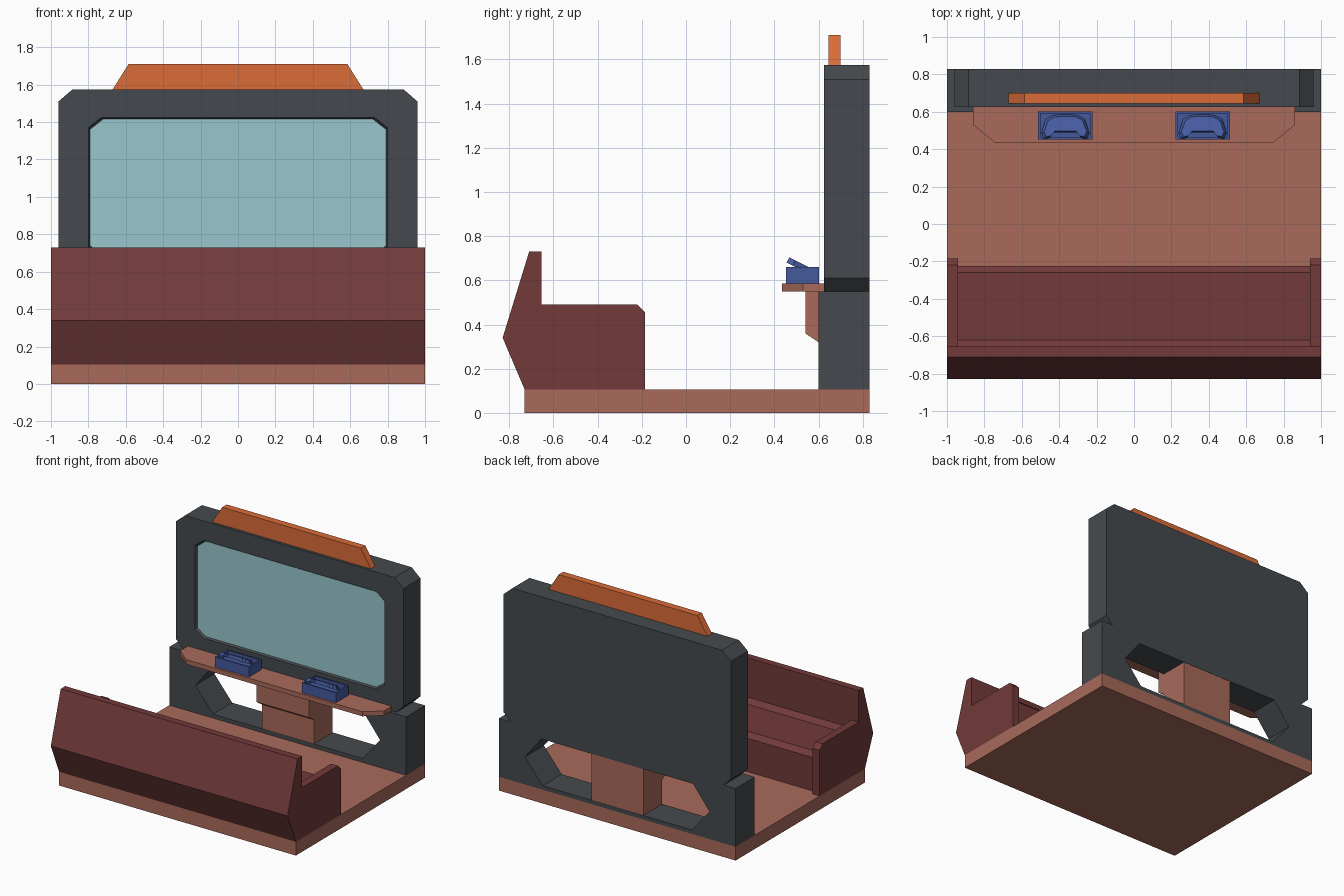
import bpy, bmesh

if "Cube" in bpy.data.objects:
    bpy.data.objects.remove(bpy.data.objects["Cube"])


def material(name, r, g, b):
    m = bpy.data.materials.new(name)
    lin = lambda c: ((c / 255 + 0.055) / 1.055) ** 2.4
    m.diffuse_color = (lin(r), lin(g), lin(b), 1)
    m.use_nodes = True
    m.node_tree.nodes["Principled BSDF"].inputs["Base Color"].default_value = m.diffuse_color
    return m


brown = material("wood brown", 168, 106, 90)
maroon = material("sofa maroon", 114, 58, 58)
grey = material("wall grey", 69, 74, 78)
orange = material("sign orange", 219, 108, 56)
teal = material("screen teal", 152, 199, 207)
blue = material("controller blue", 69, 90, 158)

AXES = {"x": lambda t, u, v: (t, u, v),
        "y": lambda t, u, v: (u, t, v),
        "z": lambda t, u, v: (u, v, t)}


def finish(name, bm, mat):
    bmesh.ops.recalc_face_normals(bm, faces=bm.faces)
    me = bpy.data.meshes.new(name)
    bm.to_mesh(me)
    bm.free()
    me.materials.append(mat)
    ob = bpy.data.objects.new(name, me)
    bpy.context.collection.objects.link(ob)
    return ob


def prism(name, pts, axis, a, b, mat, pts2=None):
    """Extrude a profile along an axis, optionally tapering to a second profile."""
    bm = bmesh.new()
    f = AXES[axis]
    lo = [bm.verts.new(f(a, *p)) for p in pts]
    hi = [bm.verts.new(f(b, *p)) for p in (pts2 or pts)]
    bm.faces.new(lo)
    bm.faces.new(hi)
    n = len(pts)
    for i in range(n):
        j = (i + 1) % n
        bm.faces.new((lo[i], lo[j], hi[j], hi[i]))
    return finish(name, bm, mat)


def rect(u0, u1, v0, v1):
    return [(u0, v0), (u1, v0), (u1, v1), (u0, v1)]


def sym(half):
    """Mirror a right-hand half profile (listed bottom to top) to the left."""
    return half + [(-u, v) for u, v in reversed(half)]


def cut(target, cutter):
    m = target.modifiers.new("cut", "BOOLEAN")
    m.operation = "DIFFERENCE"
    m.solver = "EXACT"
    m.object = cutter
    bpy.context.view_layer.objects.active = target
    bpy.ops.object.modifier_apply(modifier=m.name)
    bpy.data.objects.remove(cutter)


# Floor slab
prism("floor", rect(-0.73, 0.83, 0, 0.105), "x", -1, 1, brown)

# Sofa: shared back outline, with arms and a lower seat between them
back = [(-0.73, 0.105), (-0.83, 0.34), (-0.71, 0.73), (-0.655, 0.73)]
arm = back + [(-0.655, 0.49), (-0.22, 0.49), (-0.185, 0.455), (-0.185, 0.105)]
seat = back + [(-0.655, 0.43), (-0.62, 0.395), (-0.26, 0.395), (-0.225, 0.36), (-0.225, 0.105)]
prism("sofa_seat", seat, "x", -0.94, 0.94, maroon)
prism("sofa_arm_left", arm, "x", -1, -0.94, maroon)
prism("sofa_arm_right", arm, "x", 0.94, 1, maroon)

# Lower wall with a wide six-sided opening
lower = prism("lower_wall", rect(-1, 1, 0.105, 0.55), "y", 0.60, 0.83, grey)
cut(lower, prism("opening_cutter", sym([(0.63, 0.135), (0.78, 0.315), (0.64, 0.49)]),
                 "y", 0.5, 0.9, grey))

# Upper wall with a bevelled recess for the screen
upper = prism("screen_wall", sym([(0.90, 0.55), (0.96, 0.61), (0.96, 1.51), (0.885, 1.575)]),
              "y", 0.625, 0.83, grey)


def screen(s):
    return sym([(0.73 - s, 0.68 + s), (0.80 - s, 0.73 + s),
                (0.80 - s, 1.37 - s), (0.73 - s, 1.425 - s)])


cut(upper, prism("screen_cutter", screen(-0.01), "y", 0.605, 0.645, grey, screen(0.01)))
prism("screen", screen(0.009), "y", 0.639, 0.646, teal)

# Sign on top
prism("top_sign", sym([(0.67, 1.575), (0.585, 1.71)]), "y", 0.645, 0.70, orange)

# Desk shelf, bracket and supporting column
prism("desk", sym([(0.745, 0.435), (0.86, 0.53), (0.86, 0.63)]), "z", 0.55, 0.585, brown)
prism("desk_bracket", [(0.54, 0.55), (0.54, 0.36), (0.60, 0.32), (0.61, 0.32), (0.61, 0.55)],
      "x", -0.22, 0.22, brown)
prism("column", rect(-0.22, 0.22, 0.105, 0.49), "y", 0.602, 0.828, brown)

# Two controllers: hollowed tray with a tilted handset
for side, cx in (("left", -0.367), ("right", 0.367)):
    tray = prism("tray_" + side, rect(cx - 0.145, cx + 0.145, 0.452, 0.602),
                 "z", 0.585, 0.66, blue)
    cut(tray, prism("tray_cutter", rect(cx - 0.133, cx + 0.133, 0.464, 0.592),
                    "z", 0.625, 0.7, blue))
    outline = sym([(0.065, 0.49), (0.085, 0.46), (0.115, 0.455), (0.13, 0.485),
                   (0.105, 0.56), (0.07, 0.583), (0.03, 0.59)])
    inner = [(u * 0.88, 0.52 + (v - 0.52) * 0.8) for u, v in outline]
    shift = lambda pts: [(u + cx, v) for u, v in pts]
    pad = prism("handset_" + side, shift(outline), "z", 0.0, 0.03, blue, shift(inner))
    for v in pad.data.vertices:
        v.co.z += 0.673 - (v.co.y - 0.47) * 0.5
